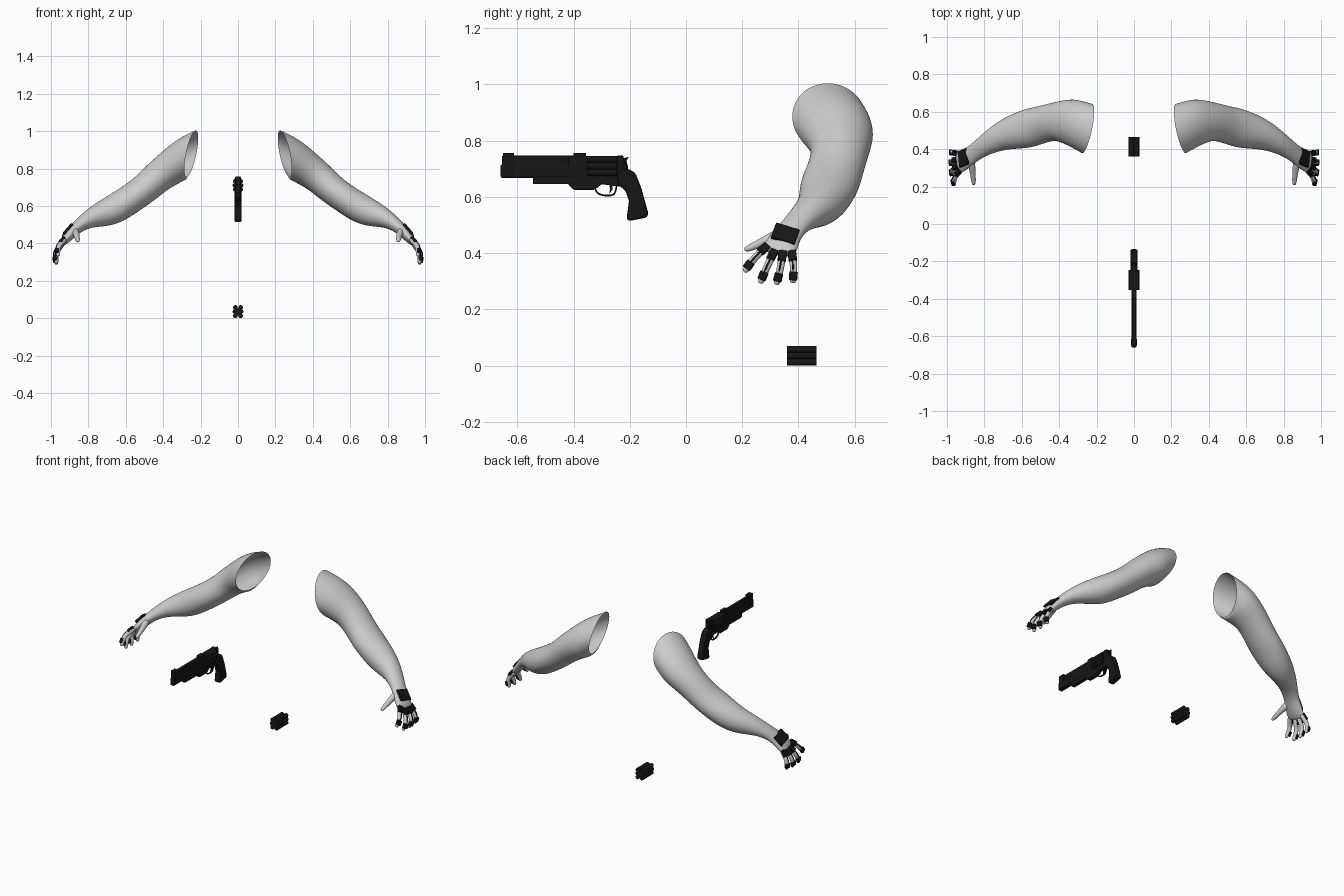
import bpy, bmesh
from math import cos, sin, pi
from mathutils import Vector, Matrix

cube = bpy.data.objects.get("Cube")
if cube:
    bpy.data.objects.remove(cube)


def material(name, value):
    m = bpy.data.materials.new(name)
    m.use_nodes = True
    color = (value, value, value, 1)
    m.diffuse_color = color
    m.node_tree.nodes["Principled BSDF"].inputs["Base Color"].default_value = color
    return m


SKIN = material("pale grey skin", 0.6)
BLACK = material("black metal", 0.008)
X, Y = Vector((1, 0, 0)), Vector((0, 1, 0))


def finish(name, bm, mat, smooth=False, mirror=False, bevel=0, subdiv=0):
    bmesh.ops.recalc_face_normals(bm, faces=bm.faces)
    for f in bm.faces:
        f.smooth = smooth
    mesh = bpy.data.meshes.new(name)
    bm.to_mesh(mesh)
    bm.free()
    mesh.materials.append(mat)
    ob = bpy.data.objects.new(name, mesh)
    bpy.context.collection.objects.link(ob)
    if bevel:
        mod = ob.modifiers.new("bevel", "BEVEL")
        mod.width, mod.segments = bevel, 2
    if subdiv:
        mod = ob.modifiers.new("smooth", "SUBSURF")
        mod.levels = mod.render_levels = subdiv
    if mirror:
        mod = ob.modifiers.new("mirror", "MIRROR")
        mod.use_mirror_merge = False
    return ob


def loft(name, rings, mat, ref=Y, sides=12, open_start=False, normals=(), mirror=True):
    """Skin elliptical rings (x, y, z, half width, half depth) along a path."""
    bm = bmesh.new()
    centres = [Vector(r[:3]) for r in rings]
    loops = []
    for i, (c, r) in enumerate(zip(centres, rings)):
        t = centres[min(i + 1, len(rings) - 1)] - centres[max(i - 1, 0)]
        if i < len(normals):
            t = Vector(normals[i])
        t.normalize()
        w = (ref - ref.dot(t) * t).normalized()
        v = t.cross(w)
        angles = [2 * pi * k / sides for k in range(sides)]
        loops.append([bm.verts.new(c + w * r[3] * cos(a) + v * r[4] * sin(a)) for a in angles])
    for a, b in zip(loops, loops[1:]):
        for k in range(sides):
            j = (k + 1) % sides
            bm.faces.new((a[k], a[j], b[j], b[k]))
    if not open_start:
        bm.faces.new(loops[0])
    bm.faces.new(loops[-1])
    return finish(name, bm, mat, True, mirror, subdiv=2 if sides > 6 else 1)


def pad(name, centre, along, out, size):
    """Small armour plate lying on the back of the hand or a finger."""
    along = along.normalized()
    out = (out - out.dot(along) * along).normalized()
    side = along.cross(out)
    m = Matrix((along, side, out)).transposed().to_4x4()
    m.translation = centre
    bm = bmesh.new()
    bmesh.ops.create_cube(bm, size=1, matrix=m @ Matrix.Diagonal((*size, 1)))
    finish(name, bm, BLACK, mirror=True, bevel=0.003)


# Arms with open shoulders, running down into the palms
loft("arms", [
    (.25, .51, .88, .138, .13), (.30, .53, .85, .136, .115), (.36, .55, .805, .122, .097),
    (.43, .548, .755, .102, .087), (.50, .53, .69, .102, .082), (.57, .51, .64, .108, .08),
    (.66, .488, .582, .091, .083), (.73, .46, .555, .073, .07), (.80, .42, .53, .055, .048),
    (.86, .377, .487, .047, .032), (.895, .352, .452, .056, .031),
    (.93, .333, .412, .062, .022), (.943, .328, .395, .054, .012)],
    SKIN, sides=16, open_start=True, normals=[(.95, .2, .2), (.9, .08, -.2)])

# Thumbs
loft("thumbs", [(.87, .345, .47, .02, .026), (.866, .30, .452, .02, .021),
                (.86, .26, .433, .015, .016), (.858, .225, .418, .014, .014),
                (.856, .207, .411, .008, .008)], SKIN, ref=X, sides=8)

# Fingers, each with a knuckle pad, a tip pad and a wire between them
OUT = Vector((1, 0, .35))
fingers = {
    "index": ((.922, .29, .425), (.962, .243, .382), (.962, .207, .332)),
    "middle": ((.935, .317, .41), (.976, .286, .347), (.97, .264, .292)),
    "ring": ((.938, .346, .405), (.979, .335, .342), (.97, .322, .287)),
    "little": ((.932, .376, .405), (.976, .384, .345), (.968, .38, .293)),
}
for name, joints in fingers.items():
    base, mid, tip = map(Vector, joints)
    rings = [(*base, .016, .016), (*base.lerp(mid, .5), .014, .014), (*mid, .0145, .0145),
             (*mid.lerp(tip, .6), .0135, .013), (*mid.lerp(tip, .9), .012, .011),
             (*tip, .006, .006)]
    loft(name + "_fingers", rings, SKIN, sides=8)
    up = OUT.normalized()
    knuckle = base.lerp(mid, .3) + up * .009
    end = mid.lerp(tip, .55) + up * .007
    pad(name + "_knuckle_pads", knuckle, mid - base, OUT, (.042, .03, .018))
    pad(name + "_tip_pads", end, tip - mid, OUT, (.03, .03, .018))
    path = [knuckle, knuckle.lerp(end, .3) + up * .014, knuckle.lerp(end, .7) + up * .016, end]
    loft(name + "_wires", [(*p, .004, .004) for p in path], BLACK, sides=6)

# Plates on the backs of the hands
pad("hand_plates", Vector((.912, .353, .468)), Vector((.07, -.03, -.08)),
    Vector((.8, .1, .6)), (.07, .088, .014))


def prism(name, points, half, bevel=0.004):
    """Side profile of (y, z) points given thickness across x."""
    bm = bmesh.new()
    face = bm.faces.new([bm.verts.new((-half, y, z)) for y, z in points])
    ext = bmesh.ops.extrude_face_region(bm, geom=[face])
    verts = [g for g in ext["geom"] if isinstance(g, bmesh.types.BMVert)]
    bmesh.ops.translate(bm, verts=verts, vec=(2 * half, 0, 0))
    return finish(name, bm, BLACK, bevel=bevel)


def block(name, y0, y1, z0, z1, half, bevel=0.003):
    return prism(name, [(y0, z0), (y1, z0), (y1, z1), (y0, z1)], half, bevel)


def chambers(name, y0, y1, z):
    """Six-chamber drum: three rows of paired tubes around a core."""
    bm = bmesh.new()
    spots = [(s * x, dz, .0125) for s in (-1, 1) for x, dz in ((.014, .0225), (.0165, 0), (.014, -.0225))]
    for x, dz, r in spots + [(0, 0, .02)]:
        m = Matrix.Translation((x, (y0 + y1) / 2, z + dz)) @ Matrix.Rotation(pi / 2, 4, "X")
        bmesh.ops.create_cone(bm, cap_ends=True, segments=20, radius1=r, radius2=r,
                              depth=y1 - y0, matrix=m)
    finish(name, bm, BLACK)


# Revolver barrel, rail, sights and underlug
block("barrel", -.66, -.39, .668, .715, .014, .006)
block("barrel_rail", -.655, -.37, .708, .747, .011)
block("muzzle_collar", -.652, -.612, .672, .757, .015)
block("rear_sight", -.40, -.355, .735, .757, .013)
block("underlug", -.545, -.39, .645, .672, .012)

# Revolver frame and drum
prism("frame", [(-.42, .745), (-.42, .645), (-.40, .625), (-.325, .625), (-.30, .645), (-.225, .635),
                (-.20, .68), (-.225, .745)], .013)
chambers("drum", -.352, -.245, .71)
block("recoil_shield", -.245, -.222, .672, .747, .02)

# Hammer, trigger and guard
prism("hammer", [(-.235, .70), (-.205, .70), (-.212, .728), (-.203, .742), (-.222, .738)], .006, .002)
prism("trigger", [(-.275, .65), (-.262, .65), (-.262, .625), (-.274, .61), (-.27, .628)], .004, .001)
guard = [(-.325, .635), (-.318, .612), (-.295, .605), (-.262, .603), (-.25, .615), (-.247, .645)]
loft("trigger_guard", [(0, y, z, .007, .004) for y, z in guard], BLACK, ref=X, sides=6, mirror=False)

# Grip
prism("grip", [(-.25, .70), (-.242, .645), (-.215, .62), (-.203, .585), (-.212, .518), (-.198, .515),
               (-.137, .527), (-.135, .545), (-.16, .635), (-.18, .685), (-.205, .70)], .02, .009)

# Spare drum on the ground
chambers("spare_drum", .36, .465, .035)
